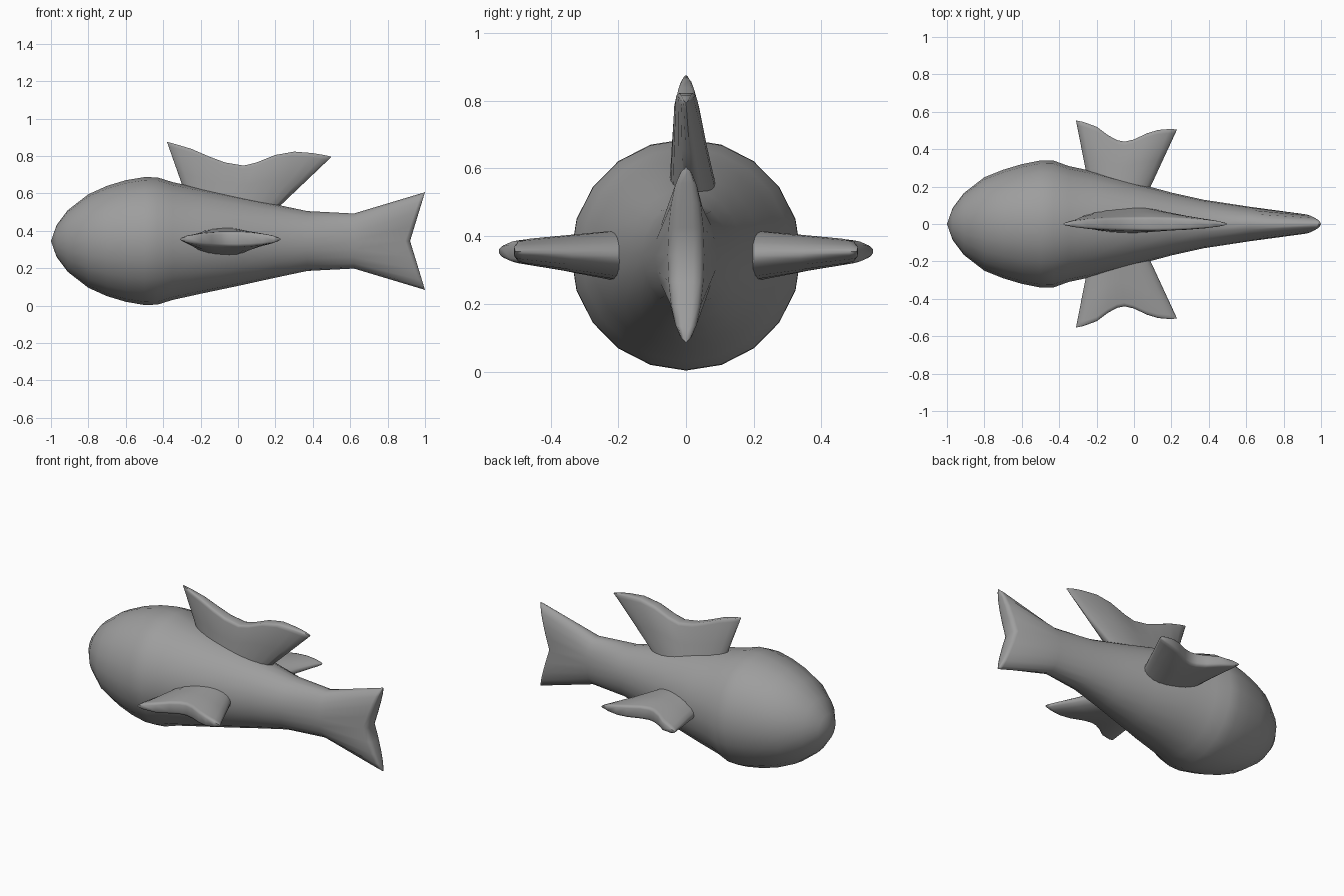
import bpy, bmesh, math

if "Cube" in bpy.data.objects:
    bpy.data.objects.remove(bpy.data.objects["Cube"])

grey = bpy.data.materials.new("matte grey")
grey.diffuse_color = (0.34, 0.34, 0.34, 1)
grey.use_nodes = True
grey.node_tree.nodes["Principled BSDF"].inputs["Base Color"].default_value = grey.diffuse_color


def finish(bm, name, angle):
    bmesh.ops.recalc_face_normals(bm, faces=bm.faces)
    mesh = bpy.data.meshes.new(name)
    bm.to_mesh(mesh)
    bm.free()
    mesh.materials.append(grey)
    ob = bpy.data.objects.new(name, mesh)
    bpy.context.collection.objects.link(ob)
    bpy.ops.object.select_all(action='DESELECT')
    ob.select_set(True)
    bpy.context.view_layer.objects.active = ob
    bpy.ops.object.shade_smooth_by_angle(angle=math.radians(angle))
    return ob


def bridge(bm, a, b):
    n = len(a)
    for i in range(n):
        bm.faces.new((a[i], a[(i + 1) % n], b[(i + 1) % n], b[i]))


def cap(bm, ring, half):
    """Close a ring with strips running from side to side."""
    for i in range(half):
        strip = [ring[i], ring[i + 1], ring[-i - 1], ring[-i % len(ring)]]
        bm.faces.new(list(dict.fromkeys(strip)))


# Body: 20-sided sections (x, half width, half height, notch depth)
SIDES = 20
MID = 0.345
sections = [(-0.97, 0.085, 0.085, 0), (-0.91, 0.165, 0.165, 0), (-0.8, 0.25, 0.25, 0),
            (-0.7, 0.29, 0.295, 0), (-0.6, 0.32, 0.325, 0), (-0.5, 0.34, 0.342, 0),
            (-0.43, 0.339, 0.34, 0), (-0.35, 0.31, 0.315, 0), (-0.2, 0.278, 0.282, 0),
            (0.0, 0.222, 0.24, 0), (0.2, 0.168, 0.196, 0), (0.37, 0.13, 0.16, 0),
            (0.62, 0.092, 0.147, 0), (0.895, 0.054, 0.255, 0.085),
            (0.912, 0.042, 0.26, 0.085), (0.92, 0.022, 0.262, 0.08)]
bm = bmesh.new()
rings = []
for x, w, h, notch in sections:
    ring = []
    for i in range(SIDES):
        a = 2 * math.pi * i / SIDES
        ring.append(bm.verts.new((x + notch * abs(math.cos(a)),
                                  w * math.sin(a), MID + h * math.cos(a))))
    rings.append(ring)
for a, b in zip(rings, rings[1:]):
    bridge(bm, a, b)
nose = bm.verts.new((-1, 0, MID))
for i in range(SIDES):
    bm.faces.new((nose, rings[0][i], rings[0][(i + 1) % SIDES]))
cap(bm, rings[-1], SIDES // 2)
finish(bm, "body", 65)


def fin(name, tip, base, place):
    """Loft a lens-shaped fin from a straight base to a notched tip curve."""
    bm = bmesh.new()
    x0, x1 = tip[0][0], tip[-1][0]
    rows = []
    for f, thick in ((0, 0.08), (0.5, 0.06), (0.93, 0.042), (0.98, 0.037), (1, 0.025)):
        upper, lower = [], []
        for i, (tx, th) in enumerate(tip):
            u = (tx - x0) / (x1 - x0)
            bx = base[0][0] + (base[1][0] - base[0][0]) * u
            bh = base[0][1] + (base[1][1] - base[0][1]) * u
            x, h = bx + (tx - bx) * f, bh + (th - bh) * f
            if i in (0, len(tip) - 1):
                upper.append(bm.verts.new(place(x, 0, h, f)))
                continue
            t = thick * 2 * math.sqrt(u * (1 - u))
            upper.append(bm.verts.new(place(x, t, h, f)))
            lower.append(bm.verts.new(place(x, -t, h, f)))
        rows.append(upper + lower[::-1])
    for a, b in zip(rows, rows[1:]):
        bridge(bm, a, b)
    for ring in (rows[0], rows[-1]):
        cap(bm, ring, len(tip) - 1)
    return finish(bm, name, 60)


# Top fin, leaning slightly at its base
fin("top_fin",
    [(-0.38, 0.875), (-0.37, 0.873), (-0.33, 0.862), (-0.25, 0.838), (-0.15, 0.795),
     (-0.07, 0.765), (0.03, 0.748), (0.1, 0.765), (0.2, 0.805), (0.3, 0.823),
     (0.4, 0.815), (0.46, 0.805), (0.49, 0.798), (0.5, 0.795)],
    ((-0.265, 0.55), (0.19, 0.5)),
    lambda x, t, h, f: (x, t * 0.91 + 0.022 * (1 - f), h))

# Side fins, mirrored left and right
for name, side in (("front_side_fin", -1), ("back_side_fin", 1)):
    fin(name,
        [(-0.31, 0.553), (-0.302, 0.552), (-0.275, 0.547), (-0.2, 0.52), (-0.14, 0.475),
         (-0.09, 0.448), (-0.05, 0.44), (0.0, 0.452), (0.07, 0.485), (0.13, 0.503),
         (0.19, 0.508), (0.222, 0.506), (0.23, 0.505)],
        ((-0.235, 0.17), (0.075, 0.17)),
        lambda x, t, h, f: (x, side * h, 0.34 + 0.015 * f + t))
